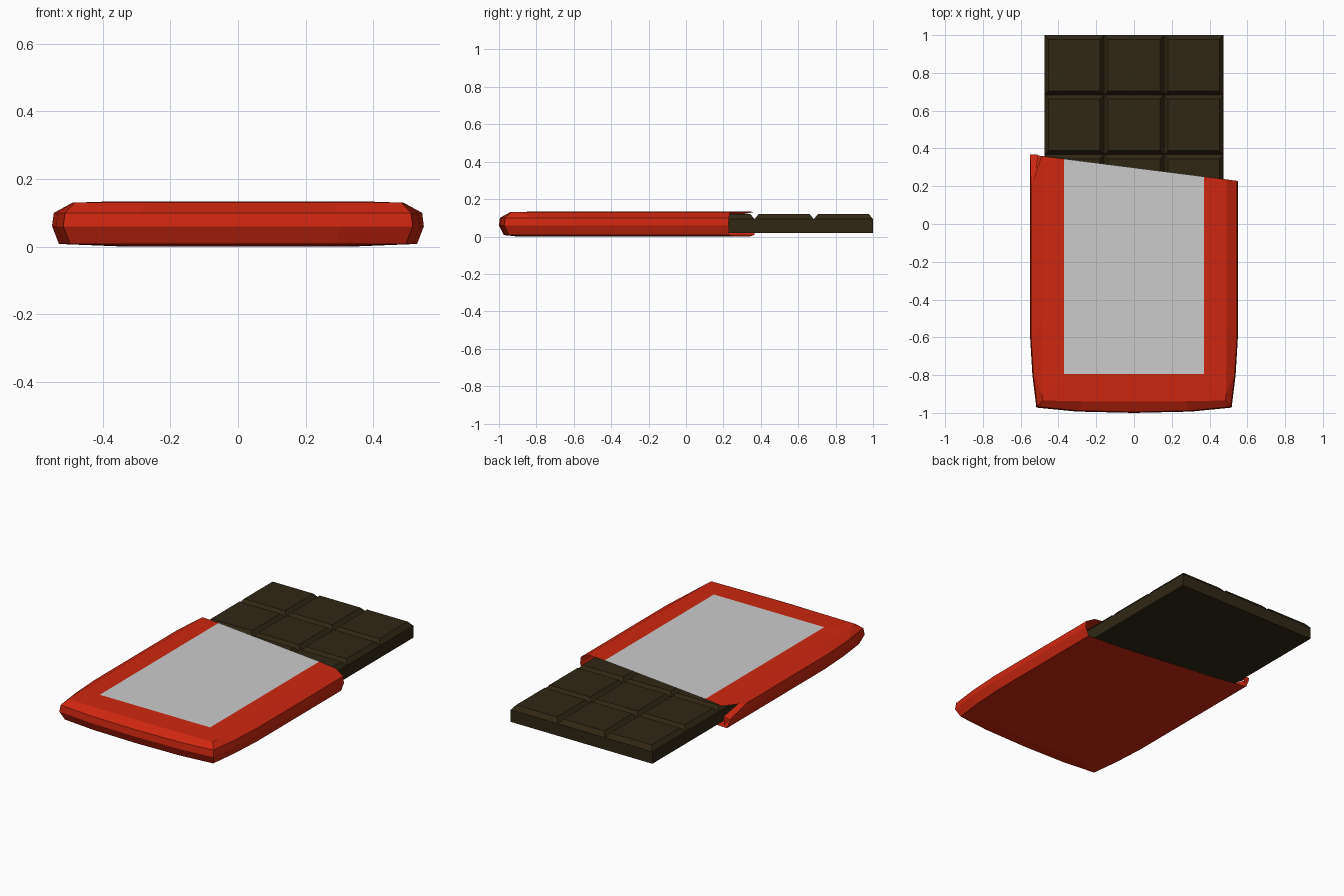
import bpy, bmesh

if "Cube" in bpy.data.objects:
    bpy.data.objects.remove(bpy.data.objects["Cube"])


def material(name, rgb):
    m = bpy.data.materials.new(name)
    m.diffuse_color = (*rgb, 1)
    m.use_nodes = True
    m.node_tree.nodes["Principled BSDF"].inputs["Base Color"].default_value = m.diffuse_color
    return m


def finish(bm, name, mat=None):
    mesh = bpy.data.meshes.new(name)
    bm.to_mesh(mesh)
    bm.free()
    ob = bpy.data.objects.new(name, mesh)
    bpy.context.collection.objects.link(ob)
    if mat:
        mesh.materials.append(mat)
    return ob


def mouth(x):
    # slanted torn edge of the wrapper
    return 0.298 - 0.127 * x


red = material("red_paper", (0.62, 0.02, 0.005))
brown = material("dark_chocolate", (0.03, 0.02, 0.007))

# Chocolate bar: 3 x 6 bevelled squares on a slab
bm = bmesh.new()
bmesh.ops.create_grid(bm, x_segments=3, y_segments=6, size=1)
for v in bm.verts:
    v.co = (v.co.x * 0.475, 0.05 + v.co.y * 0.95, 0.093)
rim = [e for e in bm.edges if e.is_boundary]
squares = bm.faces[:]
ext = bmesh.ops.extrude_edge_only(bm, edges=rim)["geom"]
for v in ext:
    if isinstance(v, bmesh.types.BMVert):
        v.co.z = 0.02
bmesh.ops.contextual_create(
    bm, geom=[e for e in ext if isinstance(e, bmesh.types.BMEdge) and e.is_boundary])
bmesh.ops.inset_individual(bm, faces=squares, thickness=0.031, depth=0.027)
bmesh.ops.recalc_face_normals(bm, faces=bm.faces[:])
finish(bm, "chocolate_bar", brown)


# Wrapper: stacked U-shaped outlines, open at the torn end
def outline(w, f, z, k):
    half = [(w, mouth(w)), (w, f + 0.4), (w - 0.012 * k, f + 0.2 * k),
            (w - 0.033 * k, f + 0.028 * k), (0.55 * w, f + 0.007 * k)]
    left = [(-x, y) for x, y in reversed(half)]
    left[-1] = (-w, mouth(-w))
    if z == 0.1:
        left[-1] = (-w, 0.2)      # tear in the left side
    return [(x, y, z) for x, y in half + [(0, f)] + left]


levels = [(0.33, -0.90, 0.0, 1), (0.53, -0.975, 0.008, 1), (0.55, -1.0, 0.06, 1),
          (0.545, -0.995, 0.1, 1), (0.49, -0.94, 0.13, 0.2), (0.37, -0.795, 0.134, 0)]
bm = bmesh.new()
rings = [[bm.verts.new(p) for p in outline(*lv)] for lv in levels]
for a, b in zip(rings, rings[1:]):
    for i in range(len(a) - 1):
        bm.faces.new((a[i + 1], a[i], b[i], b[i + 1]))
bm.faces.new(rings[0])
bmesh.ops.dissolve_degenerate(bm, dist=1e-5, edges=bm.edges[:])
bmesh.ops.recalc_face_normals(bm, faces=bm.faces[:])
finish(bm, "wrapper", red)

# Folded paper flap at the tear
bm = bmesh.new()
a, b, c, d = [bm.verts.new(p) for p in (
    (-0.55, 0.368, 0.065), (-0.51, 0.368, 0.075), (-0.52, 0.2, 0.113), (-0.545, 0.2, 0.1))]
e = bm.verts.new((-0.512, 0.368, 0.02))
bm.faces.new((a, b, c, d))
bm.faces.new((a, e, b))
finish(bm, "torn_flap", red)

# Blank label panel
bm = bmesh.new()
bm.faces.new([bm.verts.new((x, y, 0.134)) for x, y in (
    (-0.37, -0.795), (0.37, -0.795), (0.37, mouth(0.37)), (-0.37, mouth(-0.37)))])
finish(bm, "label_panel")
